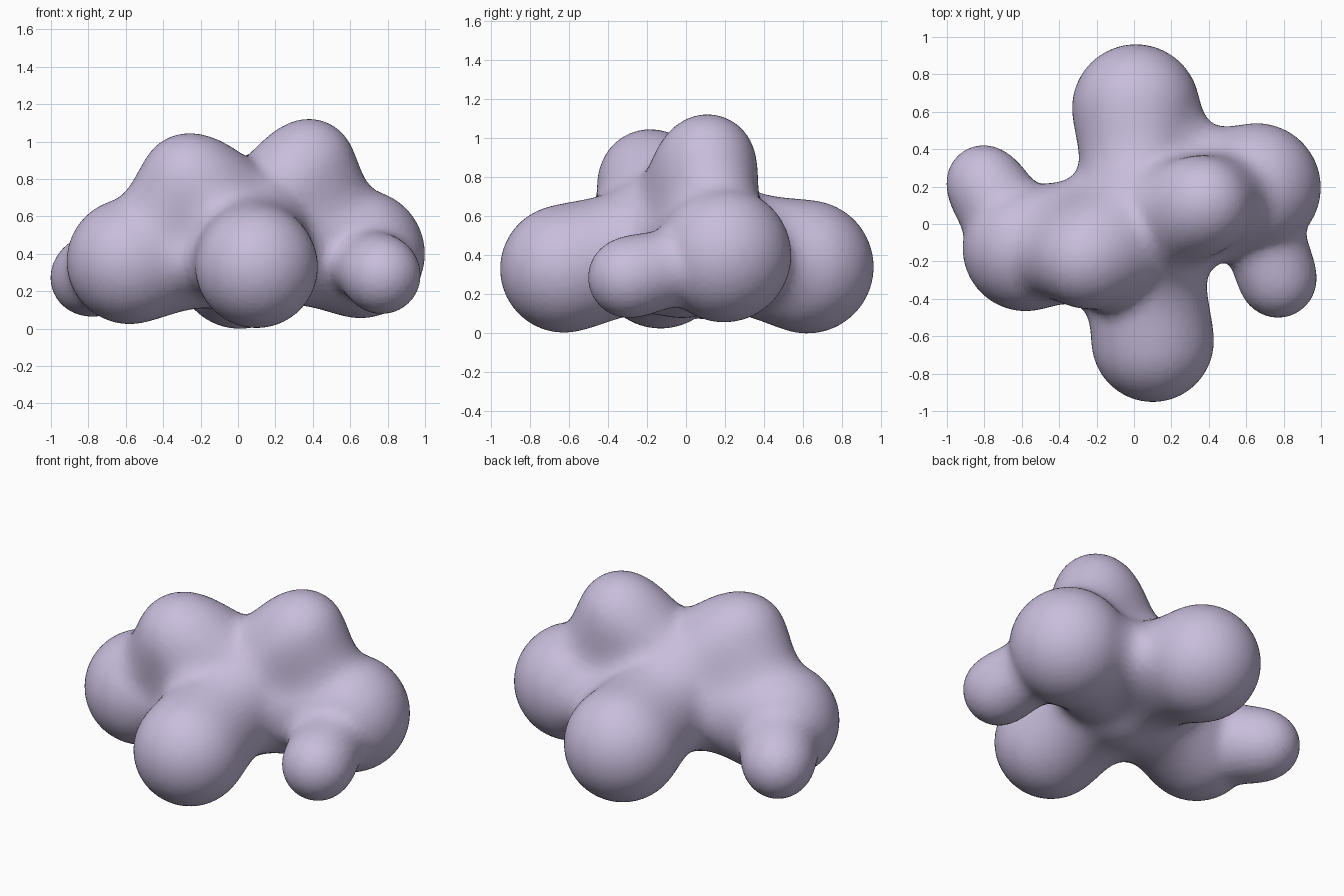
import bpy

cube = bpy.data.objects.get("Cube")
if cube:
    bpy.data.objects.remove(cube, do_unlink=True)

THRESHOLD = 0.6
STIFFNESS = 1.7

# Visible radius of a lone blob -> its radius of influence
REACH = 1 / (1 - (THRESHOLD / STIFFNESS) ** (1 / 3)) ** 0.5

# Each blob: centre and visible radius
blobs = {
    "core": ((0.04, -0.02, 0.485), 0.406),
    "front": ((0.10, -0.625, 0.33), 0.326),
    "back": ((0.01, 0.62, 0.34), 0.34),
    "right_side": ((-0.58, -0.13, 0.36), 0.335),
    "left_side": ((0.655, 0.195, 0.40), 0.343),
    "right_top": ((-0.27, -0.19, 0.79), 0.25),
    "left_top": ((0.38, 0.11, 0.875), 0.245),
    "right_knob": ((-0.805, 0.225, 0.27), 0.195),
    "left_knob": ((0.77, -0.295, 0.285), 0.205),
}

# Blend all blobs into one soft surface
meta = bpy.data.metaballs.new("blob_field")
meta.threshold = THRESHOLD
meta.resolution = meta.render_resolution = 0.025
for centre, radius in blobs.values():
    ball = meta.elements.new(type='BALL')
    ball.co = centre
    ball.radius = radius * REACH
    ball.stiffness = STIFFNESS
field = bpy.data.objects.new("blob_field", meta)
bpy.context.collection.objects.link(field)

# Turn the soft surface into a mesh
deps = bpy.context.evaluated_depsgraph_get()
deps.update()
mesh = bpy.data.meshes.new_from_object(field.evaluated_get(deps))
bpy.data.objects.remove(field, do_unlink=True)
bpy.data.metaballs.remove(meta)
cloud = bpy.data.objects.new("cloud_body", mesh)
bpy.context.collection.objects.link(cloud)

# Colour
lavender = bpy.data.materials.new("pale_lavender")
lavender.use_nodes = True
colour = (0.58, 0.51, 0.72, 1)
lavender.diffuse_color = colour
lavender.node_tree.nodes["Principled BSDF"].inputs["Base Color"].default_value = colour
mesh.materials.clear()
mesh.materials.append(lavender)

# Smooth shading
mesh.shade_smooth()
